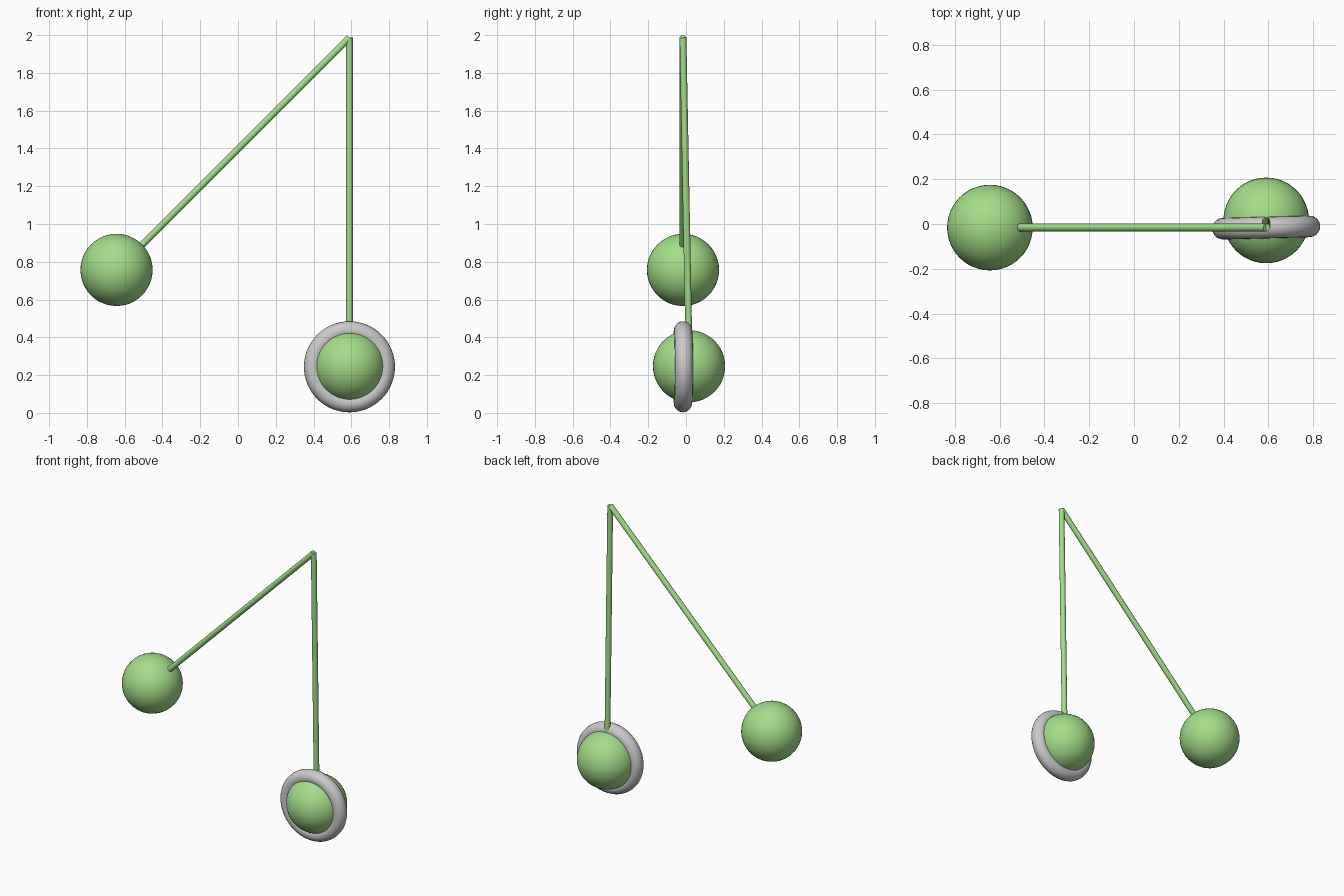
import bpy
import math
from mathutils import Vector

if "Cube" in bpy.data.objects:
    bpy.data.objects.remove(bpy.data.objects["Cube"])


def material(name, rgb):
    m = bpy.data.materials.new(name)
    m.diffuse_color = (*rgb, 1.0)
    m.use_nodes = True
    m.node_tree.nodes["Principled BSDF"].inputs["Base Color"].default_value = m.diffuse_color
    return m


green = material("leaf_green", (0.37, 0.73, 0.25))
grey = material("light_grey", (0.60, 0.59, 0.60))


def finish(name, mat):
    ob = bpy.context.object
    ob.name = name
    ob.data.materials.append(mat)
    bpy.ops.object.shade_smooth_by_angle(angle=math.radians(40))
    return ob


def ball(name, centre):
    bpy.ops.mesh.primitive_uv_sphere_add(segments=48, ring_count=24, radius=0.191, location=centre)
    return finish(name, green)


def rod(name, a, b, radius=0.018):
    a, b = Vector(a), Vector(b)
    d = b - a
    bpy.ops.mesh.primitive_cylinder_add(vertices=24, radius=radius, depth=d.length,
                                        location=(a + b) / 2,
                                        rotation=d.to_track_quat('Z', 'Y').to_euler())
    return finish(name, green)


# Two balls, one raised to the side and one hanging
ball("left_ball", (-0.643, -0.016, 0.757))
ball("right_ball", (0.59, 0.016, 0.247))

# Rods meeting at the top
top = (0.59, -0.016, 1.986)
rod("slanted_rod", (-0.51, -0.016, 0.888), top)
rod("hanging_rod", (0.59, 0.014, 0.43), top)

# Ring around the hanging ball, turned very slightly
bpy.ops.mesh.primitive_torus_add(major_radius=0.193, minor_radius=0.048,
                                 major_segments=64, minor_segments=20,
                                 location=(0.59, -0.016, 0.244),
                                 rotation=(math.pi / 2, 0, math.radians(1.5)))
finish("ring", grey)
